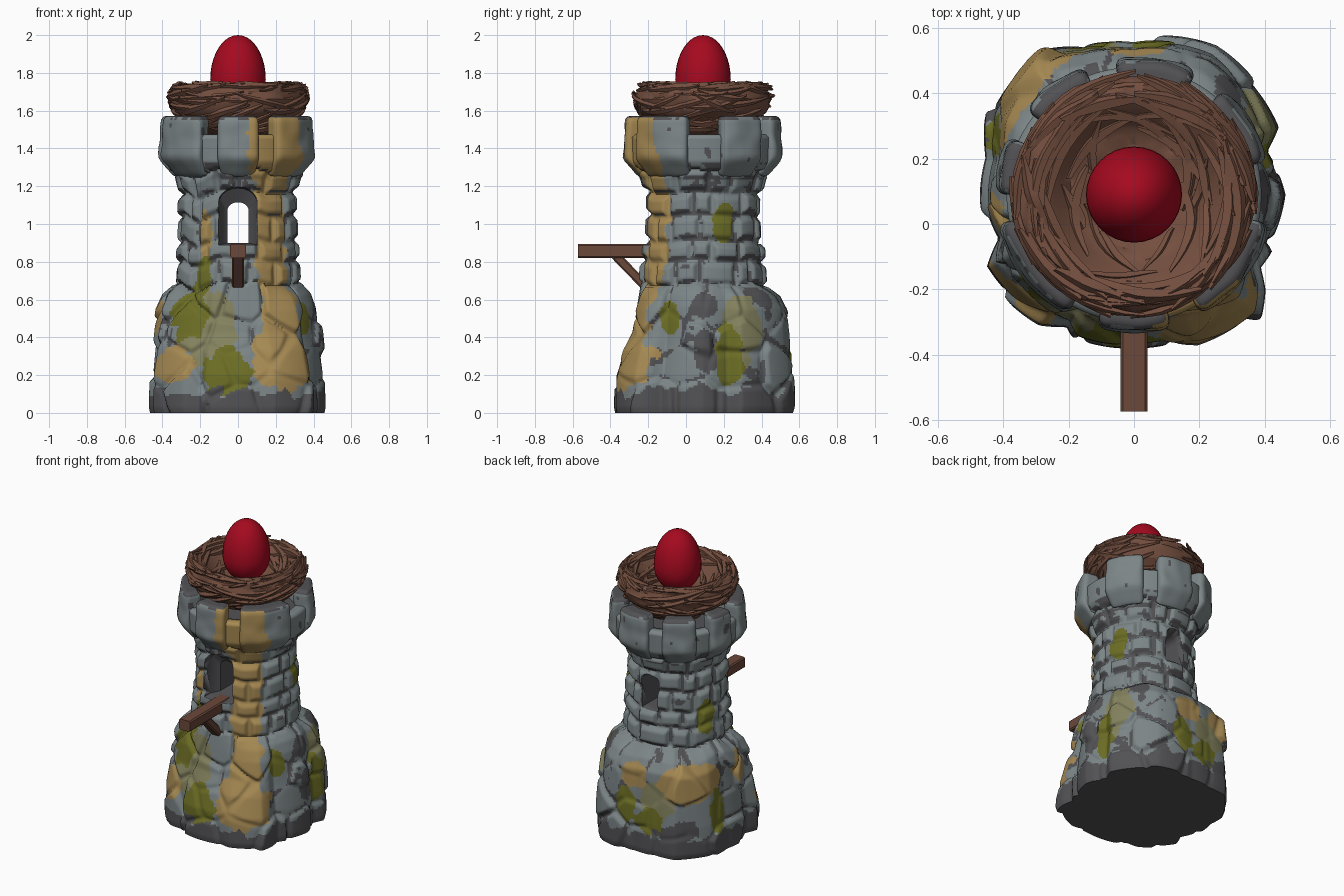
import bpy, bmesh, math, random
from mathutils import Vector, noise

if "Cube" in bpy.data.objects:
    bpy.data.objects.remove(bpy.data.objects["Cube"])

random.seed(4)
CY = 0.09                                   # tower axis sits slightly behind the origin
TAU = 2 * math.pi


def material(name, rgb):
    m = bpy.data.materials.new(name)
    m.diffuse_color = (*rgb, 1)
    m.use_nodes = True
    m.node_tree.nodes["Principled BSDF"].inputs["Base Color"].default_value = m.diffuse_color
    return m


STONE = [material("light_stone", (0.20, 0.235, 0.242)), material("dark_stone", (0.085, 0.085, 0.092)),
         material("tan_stone", (0.38, 0.25, 0.085)), material("moss", (0.15, 0.155, 0.018)),
         material("lichen", (0.225, 0.22, 0.11))]
WOOD = [material("perch_wood", (0.15, 0.065, 0.042))]
TWIG = [material("nest_twig", (0.175, 0.078, 0.05))]
RED = [material("egg_red", (0.38, 0.003, 0.014))]


def finish(bm, name, mats, angle=45):
    bmesh.ops.recalc_face_normals(bm, faces=bm.faces)
    me = bpy.data.meshes.new(name)
    bm.to_mesh(me)
    bm.free()
    ob = bpy.data.objects.new(name, me)
    bpy.context.collection.objects.link(ob)
    for m in mats:
        me.materials.append(m)
    bpy.ops.object.select_all(action='DESELECT')
    ob.select_set(True)
    bpy.context.view_layer.objects.active = ob
    bpy.ops.object.shade_smooth_by_angle(angle=math.radians(angle))
    return ob


def interp(x, pts):
    if x <= pts[0][0]:
        return pts[0][1]
    for (a, u), (b, v) in zip(pts, pts[1:]):
        if x <= b:
            return u + (v - u) * (x - a) / (b - a)
    return pts[-1][1]


def smooth(t):
    t = max(0, min(1, t))
    return t * t * (3 - 2 * t)


def polar(r, th, z):
    return Vector((r * math.cos(th), CY + r * math.sin(th), z))


def bridge(bm, a, b):
    n = len(a)
    return [bm.faces.new((a[i], a[(i + 1) % n], b[(i + 1) % n], b[i])) for i in range(n)]


# Painted patches: angle, half angle, height, half height
PATCHES = [(3, [(230, 15, .52, .14), (262, 17, .22, .14), (234, 9, .70, .12), (20, 11, 1.0, .11),
                (18, 9, .30, .17), (333, 8, .50, .11), (159, 12, .86, .11), (103, 11, .22, .09),
                (157, 8, .27, .14), (82, 8, .30, .11)]),
           (2, [(305, 18, 1.15, .9), (299, 22, 1.46, .3), (301, 22, .27, .17), (301, 11, .5, .2),
                (222, 17, .25, .10), (236, 7, .95, .13), (135, 27, .48, .12), (88, 12, .50, .09),
                (186, 9, .5, .1)]),
           (4, [(29, 13, .45, .18), (246, 22, .45, .2), (110, 15, .38, .12)])]


def paint(p, normal, groove):
    th = math.degrees(math.atan2(p.y - CY, p.x)) % 360
    n = noise.noise(p * 11) + 0.5 * noise.noise(p * 25)
    front = -math.sin(math.radians(th))
    if p.z < (0.11 if front > .6 else 0.14) + 0.08 * n or normal.z < -0.75:
        return 1
    for idx, spots in PATCHES:
        for a, da, z, dz in spots:
            d = (th - a + 180) % 360 - 180
            if (d / da) ** 2 + ((p.z - z) / dz) ** 2 < 1 + 0.6 * n:
                return idx
    low = noise.noise(p * 5 + Vector((3, 1, 7)))
    if p.z < 0.66 and front < 0.6 and low + 0.25 * n > 0.2 + p.z * 0.25:
        return 1
    if groove < 0.25 and n > (-0.1 if front < 0.5 else 0.25):
        return 1
    if normal.z < -0.3 and n > -0.1:
        return 1
    return 1 if n > 0.62 else 0


# Footprint radius by angle, and boulder centres for the rocky base
OUTLINE = [(0, .485), (18, .45), (25, .51), (41, .515), (61, .53), (90, .49), (110, .51), (123, .555),
           (135, .54), (150, .53), (166, .475), (185, .48), (198, .46), (206, .525), (234, .50), (243, .46),
           (248, .49), (270, .485), (281, .485), (293, .53), (316, .545), (324, .50), (330, .45), (346, .47),
           (360, .485)]
BOULDERS = []
for row in range(4):
    n = 11
    for i in range(n):
        BOULDERS.append(((i + row * .5 + random.uniform(-.3, .3)) * TAU / n,
                         .08 + row * .17 + random.uniform(-.06, .06), random.uniform(-.035, 0)))
COURSES = [.67, .80, .905, 1.04, 1.16, 1.28]
JITTER = [[random.uniform(-.25, .25) for _ in range(13)] for _ in range(6)]


def wall(th, z):
    """Radius and groove value (0 in a joint, 1 on a stone) of the outer wall."""
    f = max(0, -math.sin(th)) ** 2
    b = max(0, math.sin(th)) ** 2
    wob = noise.noise(Vector((math.cos(th) * 2.2, math.sin(th) * 2.2, 5)))
    zz = z + .05 * wob * smooth((z - .3) / .3)
    side = interp(zz, [(0, .96), (.03, 1), (.2, .97), (.4, .84), (.55, .72), (.62, .5), (.68, 0)])
    back = interp(zz, [(0, .96), (.03, 1), (.2, .98), (.4, .93), (.55, .88), (.62, .62), (.68, 0)])
    front = interp(zz, [(0, .96), (.03, 1), (.2, .97), (.33, .72), (.42, .36), (.6, .12), (.68, 0)])
    w = side * (1 - f - b) + front * f + back * b
    shaft = interp(z, [(0, .335), (.7, .335), (.9, .322), (1.16, .31), (1.24, .33), (1.33, .385), (1.46, .39)])
    r = shaft + (interp(math.degrees(th), OUTLINE) - shaft) * w
    if zz < COURSES[0]:
        best = []
        for a, bz, off in BOULDERS:
            d = (th - a + math.pi) % TAU - math.pi
            best.append((math.hypot(d * .42, z - bz), off))
        best.sort()
        g = smooth((best[1][0] - best[0][0]) / .05)
        return r + best[0][1] * min(1, w + .2) * g - .034 * (1 - g), g
    zz = z + .04 * wob
    if zz > COURSES[-1]:
        return r, 1
    k = max([i for i in range(5) if zz >= COURSES[i]] or [0])
    edges = [(i + .5 * (k % 2) + JITTER[k][i]) * TAU / 13 for i in range(13)]
    gaps = [(th - e + math.pi) % TAU - math.pi for e in edges]
    d = min(abs(g) for g in gaps) * .31
    stone = min(range(13), key=lambda i: gaps[i] % TAU)
    d = min(d, max(0, zz - COURSES[k]), COURSES[k + 1] - zz)
    g = smooth(d / .034)
    return r + .03 * JITTER[(k + 3) % 6][stone] * g - .024 * (1 - g), g


# Tower wall: stone courses on the shaft over a rocky base, solid inside
N, ROWS = 290, 130
bm = bmesh.new()
rings, grooves = [], []
for j in range(ROWS + 1):
    z = 1.46 * j / ROWS
    vals = [wall(TAU * i / N, z) for i in range(N)]
    rings.append([bm.verts.new(polar(v[0], TAU * i / N, z)) for i, v in enumerate(vals)])
    grooves.append([v[1] for v in vals])
for r, z in [(.37, 1.475), (.32, 1.47), (.305, 1.44), (.30, 1.40)]:
    rings.append([bm.verts.new(polar(r, TAU * i / N, z)) for i in range(N)])
    grooves.append([1] * N)
bm.faces.new(rings[0][::-1]).material_index = 1
bm.faces.new(rings[-1]).material_index = 1
for j in range(len(rings) - 1):
    for i, f in enumerate(bridge(bm, rings[j], rings[j + 1])):
        f.normal_update()
        f.material_index = paint(f.calc_center_median(), f.normal, grooves[j][i])
tower = finish(bm, "tower_wall", STONE, 60)

# Arched window tunnel with a recessed niche at the front
bm = bmesh.new()
loops = []
for y, hw, z0, z1 in [(-.35, .112, .885, 1.21), (-.15, .098, .89, 1.19), (-.11, .056, .9, 1.115),
                      (.33, .056, .9, 1.115), (.53, .08, .88, 1.17)]:
    rad = hw * .75
    pts = [(-hw, z0), (hw, z0)] + [(hw * math.cos(a * math.pi / 10), z1 - rad + rad * math.sin(a * math.pi / 10))
                                   for a in range(11)]
    loops.append([bm.verts.new((x, y, z)) for x, z in pts])
for a, b in zip(loops, loops[1:]):
    bridge(bm, a, b)
bm.faces.new(loops[0])
bm.faces.new(loops[-1])
for f in bm.faces:
    f.material_index = 1
cutter = finish(bm, "window_cutter", STONE)
cutter.hide_render = True
bpy.context.view_layer.objects.active = tower
mod = tower.modifiers.new("window", 'BOOLEAN')
mod.operation, mod.solver, mod.object = 'DIFFERENCE', 'EXACT', cutter
bpy.ops.object.modifier_apply(modifier=mod.name)
bpy.data.objects.remove(cutter)


# Battlements: rounded blocks bent round the crown, tapering in underneath
def merlon(a0, a1):
    bm = bmesh.new()
    bmesh.ops.create_cube(bm, size=2)
    bmesh.ops.subdivide_edges(bm, edges=bm.edges, cuts=15, use_grid_fill=True)
    mid, rad = math.radians((a0 + a1) / 2), .03
    half = Vector((math.radians(a1 - a0) / 2 * .38, .055, .16))
    for v in bm.verts:
        p = Vector([c * h for c, h in zip(v.co, half)])
        core = Vector([max(-(h - rad), min(h - rad, c)) for c, h in zip(p, half)])
        p = core + (p - core).normalized() * rad
        r = .368 + p.y - .075 * smooth((-.05 - p.z) / .11) * (p.y > -.03) - .012 * (p.z + .05) / .2
        r += .009 * noise.noise(Vector((mid * 9 + p.x * 12, p.z * 12, 2)))
        v.co = polar(r, mid + p.x / .38, 1.412 + p.z)
    bmesh.ops.recalc_face_normals(bm, faces=bm.faces)
    for f in bm.faces:
        f.material_index = paint(f.calc_center_median(), f.normal, 1)
    finish(bm, "battlement", STONE, 60)


for span in [(254, 286), (299, 348), (14, 50), (63, 98), (111, 142), (155, 180), (192, 241)]:
    merlon(*span)


def box(bm, a, b, w, h):
    """Beam with a chamfer running from a to b in the x = 0 plane."""
    a, b = Vector(a), Vector(b)
    d = (b - a).normalized()
    up = d.cross(Vector((1, 0, 0)))
    c = .008
    sec = [(w, h - c), (w - c, h), (c - w, h), (-w, h - c), (-w, c - h), (c - w, -h), (w - c, -h), (w, c - h)]
    ends = [[bm.verts.new(p + Vector((x, 0, 0)) + up * y) for x, y in sec] for p in (a, b)]
    bridge(bm, *ends)
    bm.faces.new(ends[0])
    bm.faces.new(ends[1])


# Perch beam and its brace
bm = bmesh.new()
box(bm, (0, -.573, .857), (0, -.12, .857), .042, .036)
finish(bm, "perch_beam", WOOD, 30)
bm = bmesh.new()
box(bm, (0, -.38, .84), (0, -.20, .655), .033, .024)
finish(bm, "perch_brace", WOOD, 30)

# Nest bowl, a turned profile with a rough surface
BOWL = [(0.001, 1.6), (.12, 1.6), (.2, 1.63), (.26, 1.695), (.305, 1.735), (.345, 1.72), (.362, 1.66),
        (.335, 1.59), (.25, 1.52), (.15, 1.47), (0.001, 1.46)]


def bowl(t):
    return [interp(t, [(i, p[k]) for i, p in enumerate(BOWL)]) for k in (0, 1)]


bm = bmesh.new()
rings = []
for j in range(41):
    r, z = bowl(j / 4)
    ring = []
    for i in range(72):
        th = TAU * i / 72
        n = noise.noise(Vector((math.cos(th + j * .1) * 3, math.sin(th + j * .1) * 3, j * .8)))
        ring.append(bm.verts.new(polar(r + .014 * n * min(1, r * 8), th, z + .014 * n)))
    rings.append(ring)
for a, b in zip(rings, rings[1:]):
    bridge(bm, a, b)
finish(bm, "nest_bowl", TWIG, 30)

# Woven twigs sweeping round the bowl
bm = bmesh.new()
for k in range(110):
    t0, a0 = random.uniform(1.6, 8.6), random.uniform(0, TAU)
    length, drift = random.uniform(.6, 1.5), random.uniform(-1.8, 1.8)
    thick = random.uniform(.014, .025)
    prev = None
    for s in range(10):
        u = s / 9
        r, z = bowl(max(1.2, min(9, t0 + drift * (u - .5))))
        th = a0 + length * u
        w = thick * (.35 + .65 * math.sin(math.pi * u))
        tip = .016 * (abs(u - .5) * 2) ** 3
        ring = [bm.verts.new(polar(r + tip + w * math.cos(q * TAU / 5), th, z + tip + w * math.sin(q * TAU / 5)))
                for q in range(5)]
        if prev:
            bridge(bm, prev, ring)
        else:
            bm.faces.new(ring)
        prev = ring
    bm.faces.new(prev)
finish(bm, "nest_twigs", TWIG, 30)

# Egg
bm = bmesh.new()
bmesh.ops.create_uvsphere(bm, u_segments=32, v_segments=20, radius=1)
for v in bm.verts:
    x, y, z = v.co
    v.co = (x * .147, CY + y * .147, 1.765 + z * (.235 if z > 0 else .17))
finish(bm, "egg", RED, 60)
